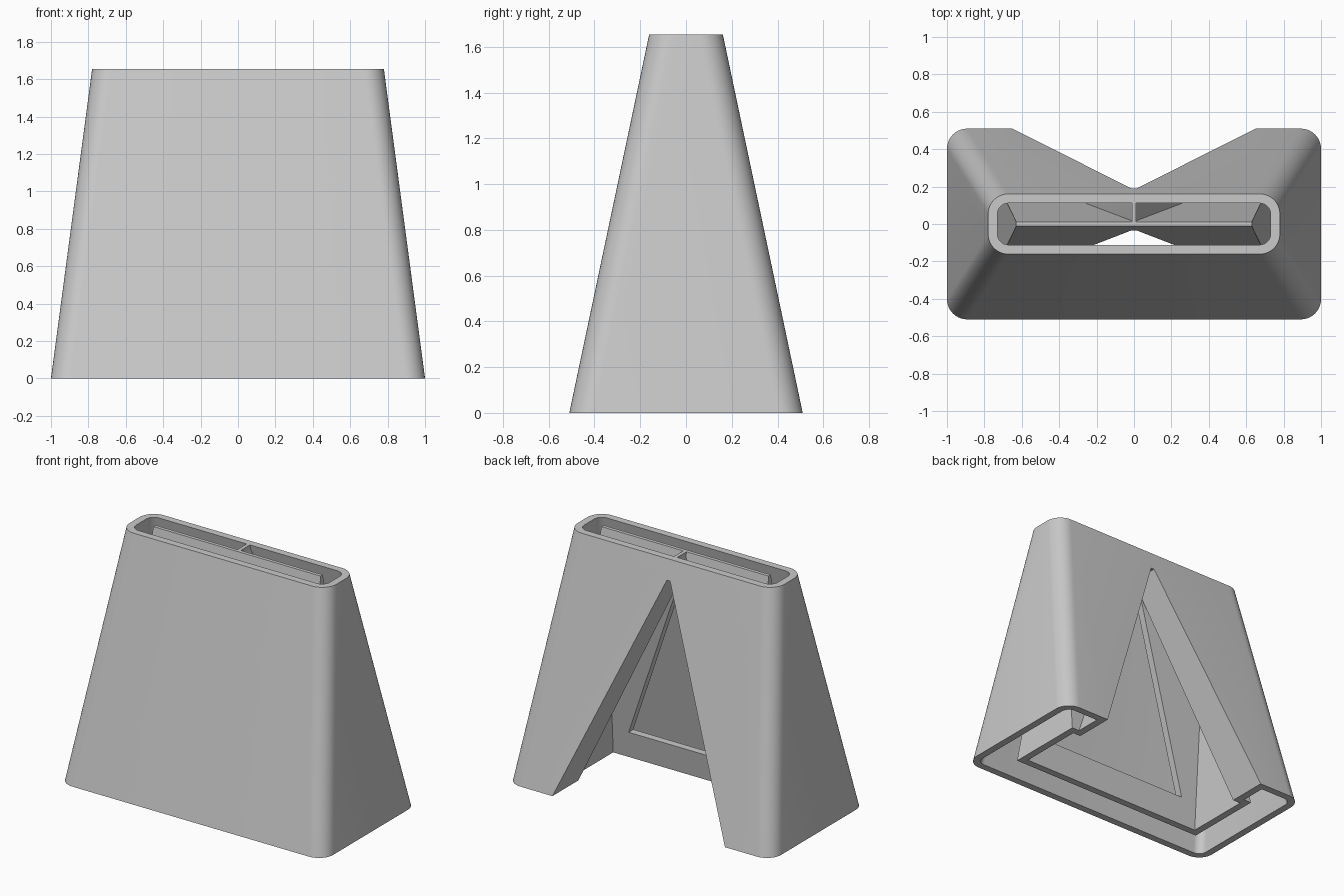
import bpy
import bmesh
import math

cube = bpy.data.objects.get("Cube")
if cube:
    bpy.data.objects.remove(cube, do_unlink=True)

H = 1.653                # overall height
RIDGE = (0.63, 0.012)    # half sizes of the inner shell at the top
BASE = (0.76, 0.28)      # half sizes of the inner shell at the floor

grey = bpy.data.materials.new("plain_grey")
grey.use_nodes = True
colour = (0.59, 0.59, 0.59, 1)
grey.diffuse_color = colour
grey.node_tree.nodes["Principled BSDF"].inputs["Base Color"].default_value = colour


def solid(name, rings):
    """Closed solid skinned through rings that share a point count."""
    bm = bmesh.new()
    loops = [[bm.verts.new(p) for p in ring] for ring in rings]
    n = len(loops[0])
    for a, b in zip(loops, loops[1:]):
        for i in range(n):
            j = (i + 1) % n
            bm.faces.new((a[i], a[j], b[j], b[i]))
    bm.faces.new(loops[0][::-1])
    bm.faces.new(loops[-1])
    bmesh.ops.recalc_face_normals(bm, faces=bm.faces)
    mesh = bpy.data.meshes.new(name)
    bm.to_mesh(mesh)
    bm.free()
    mesh.materials.append(grey)
    ob = bpy.data.objects.new(name, mesh)
    bpy.context.collection.objects.link(ob)
    return ob


def ring(z, hx, hy, r=0):
    """Rectangle at height z, with rounded corners if r is given."""
    pts = []
    steps = 10 if r else 0
    for k, (sx, sy) in enumerate(((1, 1), (-1, 1), (-1, -1), (1, -1))):
        for s in range(steps + 1):
            a = math.pi / 2 * (k + (s / steps if steps else 0))
            pts.append((sx * (hx - r) + r * math.cos(a),
                        sy * (hy - r) + r * math.sin(a), z))
    return pts


def outer(z, offset, r):
    """Section of the tapered body, moved inwards by offset."""
    return ring(z, 1 - offset - 0.133 * z, 0.51 - offset - 0.211 * z, r)


def inner(z, offset):
    """Section of the steeper inner shell, moved inwards by offset."""
    return ring(z, *(b + (t - b) * z / H - offset for b, t in zip(BASE, RIDGE)))


def wedge(name, half, front, lean=0):
    """Mirrored outline in x and z, run from a leaning front to the back."""
    pts = half + [(-x, z) for x, z in reversed(half)]
    return solid(name, [[(x, front + lean * z, z) for x, z in pts],
                        [(x, 1, z) for x, z in pts]])


def cut(target, cutter):
    mod = target.modifiers.new("cut", 'BOOLEAN')
    mod.operation = 'DIFFERENCE'
    mod.solver = 'EXACT'
    mod.object = cutter
    bpy.context.view_layer.objects.active = target
    bpy.ops.object.modifier_apply(modifier=mod.name)
    bpy.data.objects.remove(cutter, do_unlink=True)


# Outer body
stand = solid("stand_body", [outer(0, 0, 0.108), outer(H, 0, 0.108)])

# Space between outer and inner shells, open at top and bottom
gap = solid("shell_gap", [outer(-0.2, 0.05, 0.058), outer(H + 0.1, 0.05, 0.058)])
cut(gap, solid("inner_shell", [inner(-0.4, 0), inner(H, 0), ring(H + 0.3, *RIDGE)]))
cut(gap, wedge("notch_walls", [(0.83, -0.3), (0.012, 1.62), (0.012, 1.9)], 0.0))
cut(stand, gap)

# Hollow of the inner shell
cut(stand, solid("inner_hollow", [inner(-0.2, 0.05), inner(1.41, 0.05)]))

# Tapered notch through the back, and its window in the inner front panel
cut(stand, wedge("back_notch", [(0.735, -0.2), (0.012, 1.52)], 0.0))
cut(stand, wedge("panel_window", [(0.573, 0.185), (0.012, 1.52)], -0.37, 0.186))

bpy.ops.object.select_all(action='DESELECT')
stand.select_set(True)
bpy.context.view_layer.objects.active = stand
bpy.ops.object.shade_smooth_by_angle(angle=math.radians(25))
